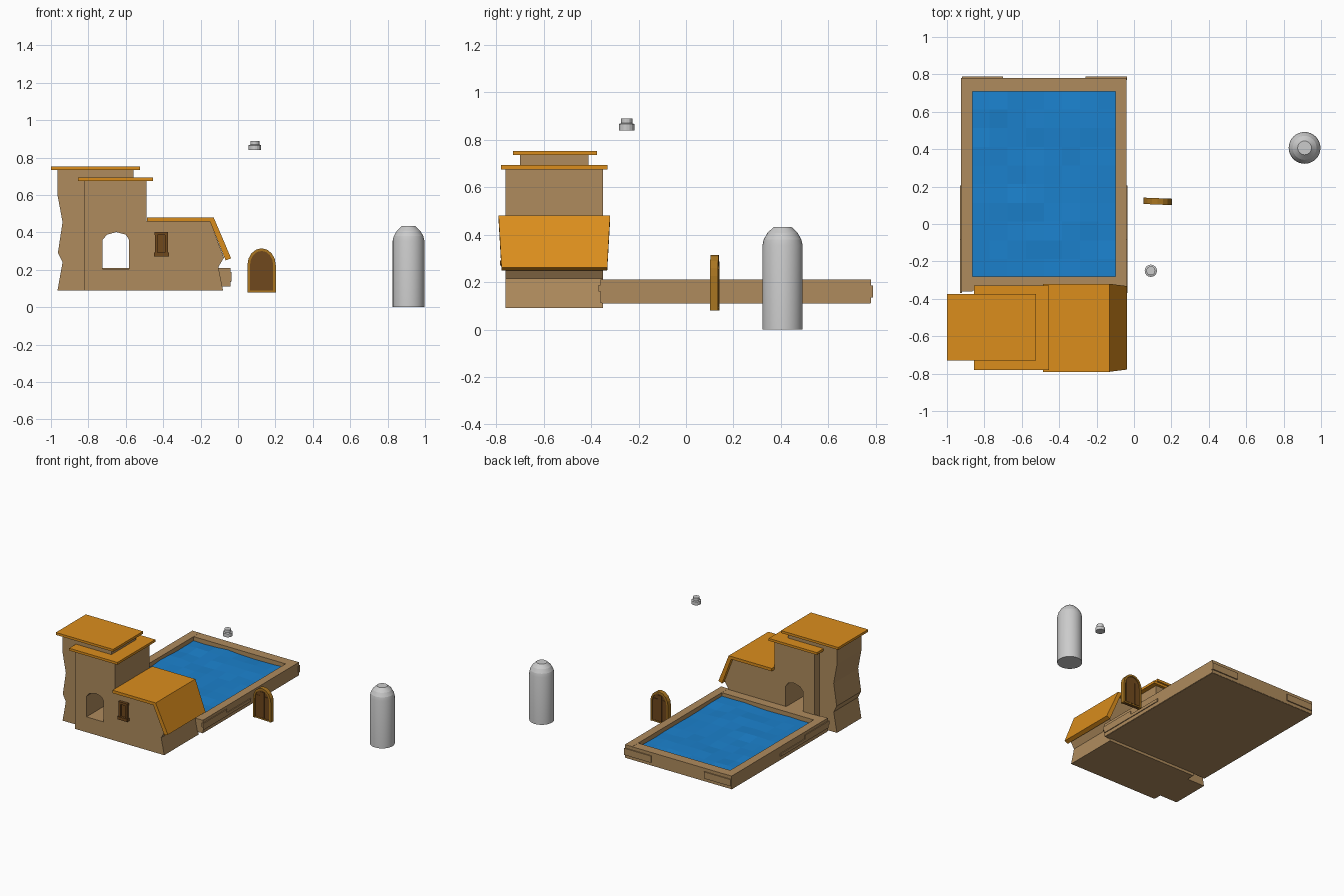
import bpy, bmesh, random
from math import sin, cos, pi

if "Cube" in bpy.data.objects:
    bpy.data.objects.remove(bpy.data.objects["Cube"])

random.seed(4)


def material(name, r, g, b):
    m = bpy.data.materials.new(name)
    m.diffuse_color = (r, g, b, 1)
    m.use_nodes = True
    m.node_tree.nodes["Principled BSDF"].inputs["Base Color"].default_value = m.diffuse_color
    return m


WALL = material("sandstone", 0.43, 0.26, 0.11)
ROOF = material("roof_orange", 0.71, 0.27, 0.012)
WATER = material("water_blue", 0.011, 0.22, 0.61)
WOOD = material("dark_wood", 0.16, 0.065, 0.012)
TRIM = material("door_trim", 0.40, 0.18, 0.015)


def finish(name, bm, mat=None):
    bmesh.ops.recalc_face_normals(bm, faces=bm.faces)
    me = bpy.data.meshes.new(name)
    bm.to_mesh(me)
    bm.free()
    ob = bpy.data.objects.new(name, me)
    bpy.context.collection.objects.link(ob)
    if mat:
        me.materials.append(mat)
    return ob


def prism(name, pts, y0, y1, mat=None):
    """Extrude an x-z profile from y0 to y1."""
    bm = bmesh.new()
    a = [bm.verts.new((x, y0, z)) for x, z in pts]
    b = [bm.verts.new((x, y1, z)) for x, z in pts]
    bm.faces.new(a)
    bm.faces.new(b[::-1])
    n = len(pts)
    for i in range(n):
        j = (i + 1) % n
        bm.faces.new((a[i], a[j], b[j], b[i]))
    return finish(name, bm, mat)


def box(name, x0, x1, y0, y1, z0, z1, mat=None):
    return prism(name, [(x0, z0), (x1, z0), (x1, z1), (x0, z1)], y0, y1, mat)


def lathe(name, profile, cx, cy, sides):
    """Stack rings of (radius, z) and cap both ends."""
    bm = bmesh.new()
    rings = [[bm.verts.new((cx + r * cos(2 * pi * i / sides), cy + r * sin(2 * pi * i / sides), z))
              for i in range(sides)] for r, z in profile]
    for lo, hi in zip(rings, rings[1:]):
        for i in range(sides):
            j = (i + 1) % sides
            bm.faces.new((lo[i], lo[j], hi[j], hi[i]))
    bm.faces.new(rings[0][::-1])
    bm.faces.new(rings[-1])
    return finish(name, bm)


# House: main body with leaning right end, and the arched passage through it
house = prism("house_wall", [(-0.82, 0.09), (-0.08, 0.09), (-0.105, 0.215), (-0.075, 0.265),
                             (-0.15, 0.46), (-0.49, 0.46), (-0.49, 0.68), (-0.82, 0.68)],
              -0.76, -0.35, WALL)
cutter = prism("arch_cutter", [(-0.725, 0.205), (-0.582, 0.205), (-0.582, 0.36), (-0.60, 0.388),
                               (-0.65, 0.402), (-0.70, 0.388), (-0.725, 0.36)], -0.9, -0.2)
cutter.hide_render = True
cut = house.modifiers.new("arch", 'BOOLEAN')
cut.operation = 'DIFFERENCE'
cut.solver = 'EXACT'
cut.object = cutter
bpy.context.view_layer.objects.active = house
bpy.ops.object.modifier_apply(modifier="arch")
bpy.data.objects.remove(cutter)

# Tower with a weathered outer edge
prism("tower_wall", [(-0.965, 0.09), (-0.80, 0.09), (-0.80, 0.60), (-0.56, 0.60), (-0.56, 0.737),
                     (-0.965, 0.737), (-0.965, 0.60), (-0.938, 0.455), (-0.963, 0.29), (-0.938, 0.24)],
      -0.70, -0.41, WALL)

# Roof slabs
box("tower_roof", -1.0, -0.525, -0.73, -0.375, 0.735, 0.753, ROOF)
box("middle_roof", -0.855, -0.455, -0.78, -0.33, 0.675, 0.693, ROOF)
low = prism("sloped_roof", [(-0.487, 0.458), (-0.15, 0.458), (-0.066, 0.25), (-0.037, 0.262),
                            (-0.13, 0.48), (-0.487, 0.48)], -0.79, -0.32, ROOF)
for v in low.data.vertices:
    if v.co.z < 0.3:
        v.co.y += 0.012 if v.co.y < -0.5 else -0.012

# Window: sill, frame bars and pane
box("window_pane", -0.43, -0.39, -0.768, -0.75, 0.29, 0.385, WOOD)
box("window_sill", -0.45, -0.37, -0.785, -0.75, 0.27, 0.292, WOOD)
box("window_lintel", -0.447, -0.373, -0.78, -0.75, 0.385, 0.403, WOOD)
for i, x in enumerate((-0.445, -0.39)):
    box(f"window_jamb_{i}", x, x + 0.015, -0.778, -0.75, 0.292, 0.385, WOOD)

# Pool: bed and four rim walls
box("pool_bed", -0.925, -0.043, -0.355, 0.778, 0.11, 0.15, WALL)
box("rim_left", -0.925, -0.863, -0.36, 0.78, 0.112, 0.21, WALL)
box("rim_right", -0.10, -0.04, -0.36, 0.78, 0.112, 0.21, WALL)
box("rim_front", -0.87, -0.09, -0.355, -0.282, 0.112, 0.209, WALL)
box("rim_back", -0.87, -0.09, 0.708, 0.78, 0.112, 0.209, WALL)

# Slightly raised stone courses on the rim walls
for side, x in (("left", -0.925), ("right", -0.04)):
    for i, (y0, y1, z0, z1) in enumerate(((-0.368, -0.08, 0.16, 0.188), (-0.36, 0.205, 0.138, 0.16))):
        box(f"course_{side}_{i}", x - 0.006, x + 0.006, y0, y1, z0, z1, WALL)
for i, (x0, x1) in enumerate(((-0.92, -0.70), (-0.26, -0.038))):
    box(f"course_back_{i}", x0, x1, 0.77, 0.788, 0.135, 0.185, WALL)

# Water surface with faint faceted ripples
bm = bmesh.new()
bmesh.ops.create_grid(bm, x_segments=8, y_segments=10, size=0.5)
for v in bm.verts:
    v.co = (-0.4815 + v.co.x * 0.775, 0.213 + v.co.y * 1.0, 0.18 + random.uniform(-0.006, 0.006))
finish("water", bm, WATER)


# Freestanding arched door: rim, sunk panel and planks
def arch(inset):
    cx, half, base, spring, top = 0.126, 0.076 - inset, 0.08, 0.225, 0.315 - inset
    return [(cx - half, base)] + [(cx - half * cos(pi * i / 8), spring + (top - spring) * sin(pi * i / 8))
                                  for i in range(9)] + [(cx + half, base)]


door = [prism("door_frame", arch(0) + arch(0.014)[::-1], 0.104, 0.138, TRIM),
        prism("door_panel", arch(0.013), 0.111, 0.131, WOOD),
        box("door_sill", 0.062, 0.19, 0.108, 0.134, 0.08, 0.09, TRIM)]
for i, x in enumerate((0.072, 0.108, 0.144)):
    door.append(box(f"door_plank_{i}", x, x + 0.033, 0.108, 0.134, 0.092, 0.285 if i == 1 else 0.255, WOOD))
for ob in door:
    for v in ob.data.vertices:
        v.co.y -= (v.co.x - 0.126) * 0.04

# Grey domed post and small floating cap
post = lathe("domed_post", [(0.085, 0), (0.085, 0.355), (0.079, 0.38), (0.064, 0.407), (0.037, 0.433)],
             0.912, 0.407, 32)
cap = lathe("small_cap", [(0.033, 0.84), (0.033, 0.866), (0.024, 0.87), (0.024, 0.89)], 0.09, -0.25, 16)
for ob in (post, cap):
    bpy.ops.object.select_all(action='DESELECT')
    ob.select_set(True)
    bpy.context.view_layer.objects.active = ob
    bpy.ops.object.shade_smooth_by_angle(angle=0.25)
